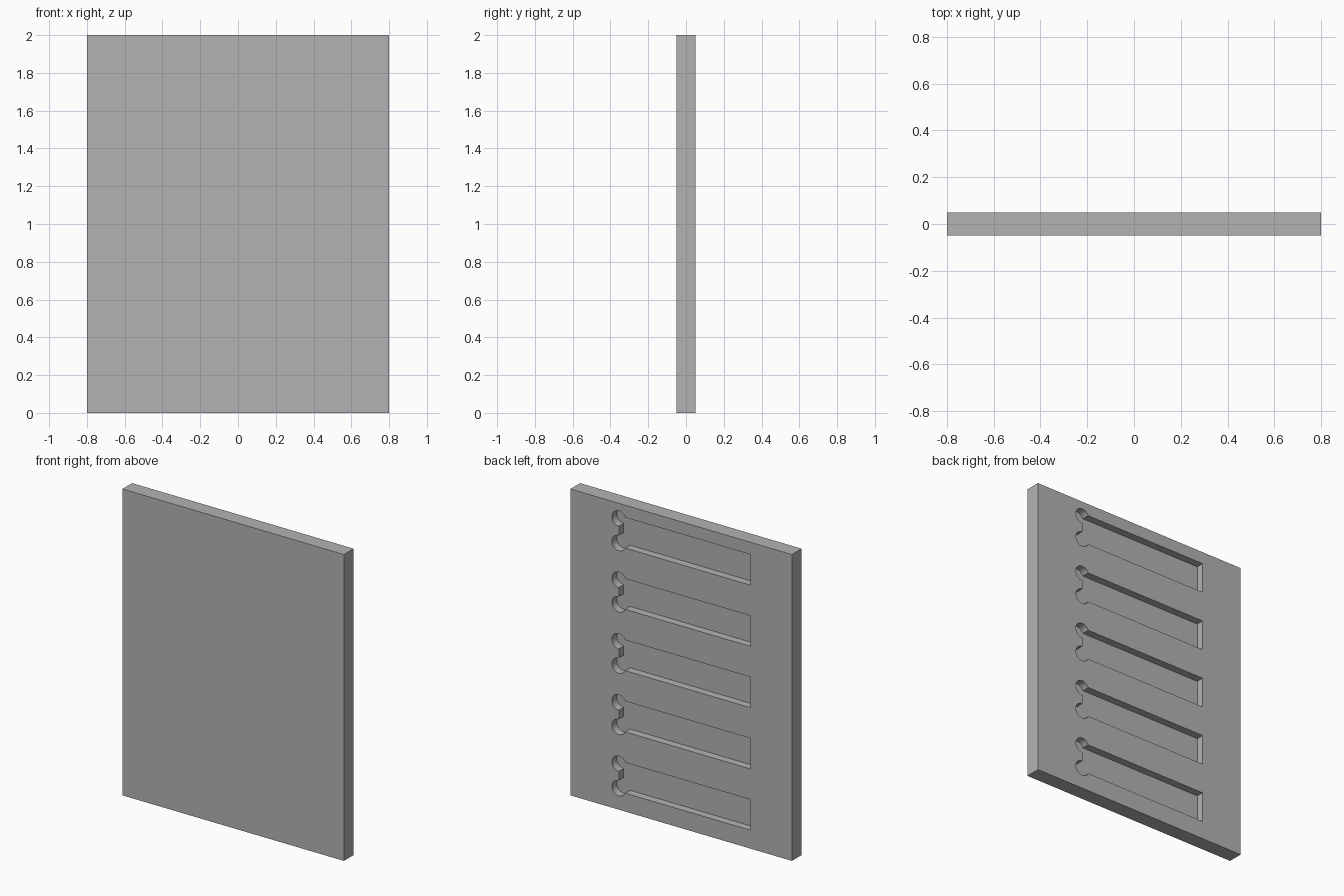
import bpy
import bmesh
import math

if "Cube" in bpy.data.objects:
    bpy.data.objects.remove(bpy.data.objects["Cube"], do_unlink=True)

WIDTH, DEPTH, HEIGHT = 1.6, 0.1, 2.0
SLOT_RIGHT, SLOT_LEFT, SLOT_HALF = -0.5, 0.45, 0.1
POCKET_DEPTH = 0.05
RELIEF_RADIUS, RELIEF_OFFSET = 0.05, 0.08
FIRST_SLOT, PITCH, SLOT_COUNT = 0.22, 0.4, 5
ARC_STEPS = 32

grey = bpy.data.materials.new("plain_grey")
grey.use_nodes = True
grey.diffuse_color = (0.45, 0.45, 0.45, 1)
grey.node_tree.nodes["Principled BSDF"].inputs["Base Color"].default_value = grey.diffuse_color


def make_object(name, bm):
    bmesh.ops.recalc_face_normals(bm, faces=bm.faces)
    mesh = bpy.data.meshes.new(name)
    bm.to_mesh(mesh)
    bm.free()
    mesh.materials.append(grey)
    obj = bpy.data.objects.new(name, mesh)
    bpy.context.collection.objects.link(obj)
    return obj


def slot_outline():
    """Rectangle with a round corner relief at both left-hand corners."""
    start = math.pi - math.asin((SLOT_HALF - RELIEF_OFFSET) / RELIEF_RADIUS)
    end = -math.pi / 2
    upper = [(SLOT_RIGHT, SLOT_HALF)]
    for i in range(ARC_STEPS + 1):
        a = start + (end - start) * i / ARC_STEPS
        upper.append((SLOT_LEFT + RELIEF_RADIUS * math.cos(a),
                      RELIEF_OFFSET + RELIEF_RADIUS * math.sin(a)))
    return upper + [(x, -z) for x, z in reversed(upper)]


# Solid panel
bm = bmesh.new()
bmesh.ops.create_cube(bm, size=1)
bmesh.ops.scale(bm, vec=(WIDTH, DEPTH, HEIGHT), verts=bm.verts)
bmesh.ops.translate(bm, vec=(0, 0, HEIGHT / 2), verts=bm.verts)
panel = make_object("slotted_panel", bm)

# Row of pocket cutters reaching in from the back
bm = bmesh.new()
for n in range(SLOT_COUNT):
    zc = FIRST_SLOT + n * PITCH
    floor_y = DEPTH / 2 - POCKET_DEPTH
    face = bm.faces.new([bm.verts.new((x, floor_y, zc + z)) for x, z in slot_outline()])
    extruded = bmesh.ops.extrude_face_region(bm, geom=[face], use_keep_orig=True)["geom"]
    moved = [v for v in extruded if isinstance(v, bmesh.types.BMVert)]
    bmesh.ops.translate(bm, vec=(0, 2 * POCKET_DEPTH, 0), verts=moved)
cutter = make_object("pocket_cutter", bm)
cutter.hide_render = True

# Cut the pockets, then drop the cutter
cut = panel.modifiers.new("pockets", "BOOLEAN")
cut.operation = "DIFFERENCE"
cut.solver = "EXACT"
cut.object = cutter
bpy.ops.object.select_all(action="DESELECT")
panel.select_set(True)
bpy.context.view_layer.objects.active = panel
bpy.ops.object.modifier_apply(modifier=cut.name)
bpy.data.objects.remove(cutter, do_unlink=True)
bpy.ops.object.shade_smooth_by_angle(angle=math.radians(30))
